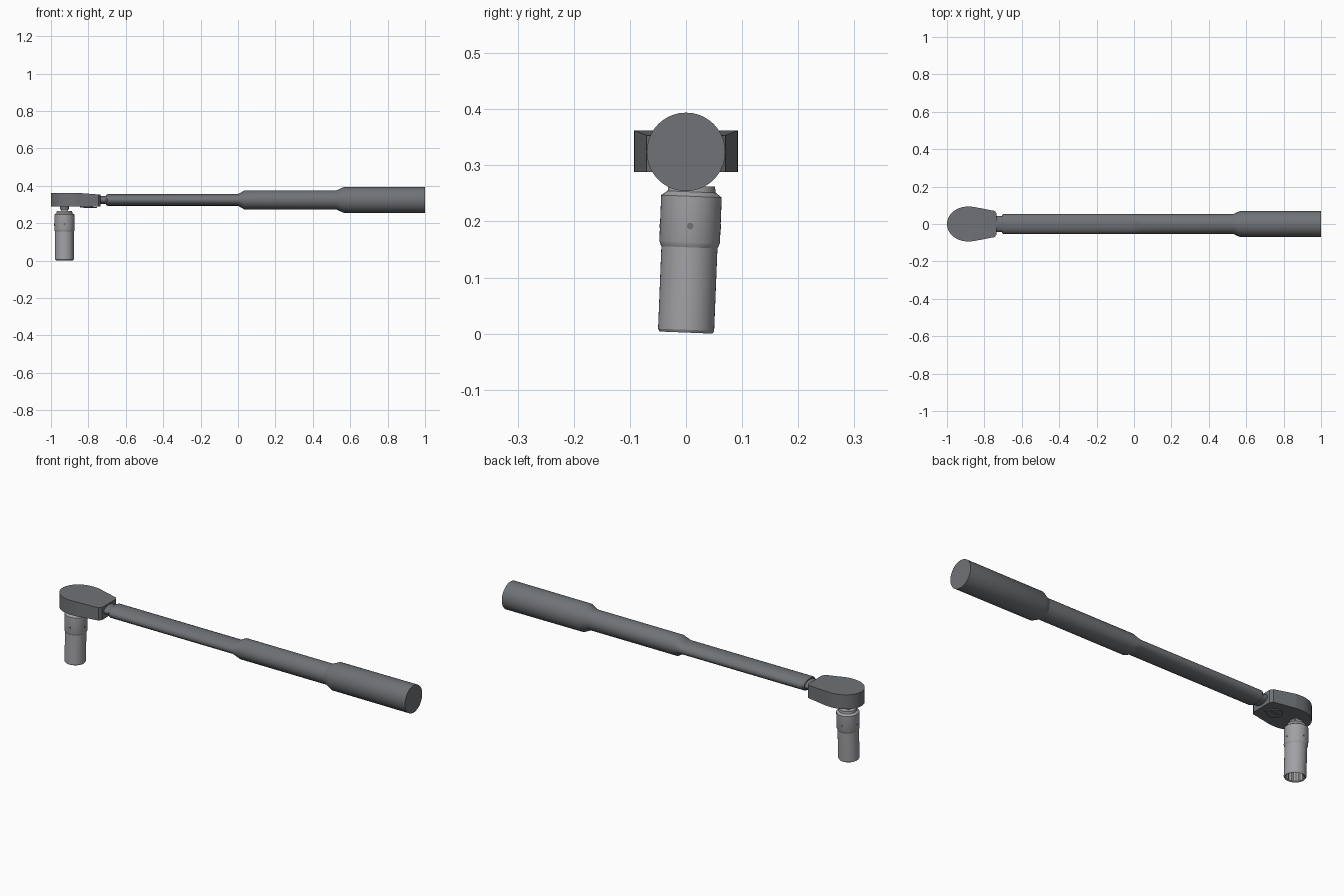
import bpy, bmesh, math
from mathutils import Matrix, Vector

if "Cube" in bpy.data.objects:
    bpy.data.objects.remove(bpy.data.objects["Cube"])


def material(name, rgb):
    m = bpy.data.materials.new(name)
    m.diffuse_color = (*rgb, 1)
    m.use_nodes = True
    m.node_tree.nodes["Principled BSDF"].inputs["Base Color"].default_value = (*rgb, 1)
    return m


dark_steel = material("dark steel", (0.16, 0.17, 0.18))
bright_steel = material("bright steel", (0.36, 0.36, 0.38))
AXIS_Z = 0.324
SOCKET = Vector((-0.928, 0, 0.002))
TILT = Matrix.Translation(SOCKET) @ Matrix.Rotation(math.radians(-2.3), 4, 'X')


def finish(name, bm, mat, matrix=None):
    bmesh.ops.recalc_face_normals(bm, faces=bm.faces)
    if matrix:
        bm.transform(matrix)
    mesh = bpy.data.meshes.new(name)
    bm.to_mesh(mesh)
    bm.free()
    mesh.materials.append(mat)
    ob = bpy.data.objects.new(name, mesh)
    bpy.context.collection.objects.link(ob)
    bpy.ops.object.select_all(action='DESELECT')
    ob.select_set(True)
    bpy.context.view_layer.objects.active = ob
    bpy.ops.object.shade_smooth_by_angle(angle=math.radians(25))
    return ob


def circle(count, ra, rb):
    return [(ra * math.cos(2 * math.pi * i / count), rb * math.sin(2 * math.pi * i / count))
            for i in range(count)]


def loft(bm, rings):
    """Skin consecutive rings of points and cap both ends."""
    loops = [[bm.verts.new(p) for p in ring] for ring in rings]
    for a, b in zip(loops, loops[1:]):
        for i in range(len(a)):
            j = (i + 1) % len(a)
            bm.faces.new((a[i], a[j], b[j], b[i]))
    bm.faces.new(loops[0])
    bm.faces.new(loops[-1])


def bar(name, stations):
    """Oval bar along x from (x, half width, half height) stations."""
    bm = bmesh.new()
    loft(bm, [[(x, y, AXIS_Z + z) for y, z in circle(40, ry, rz)] for x, ry, rz in stations])
    return finish(name, bm, dark_steel)


def turned(name, profile, mat, matrix, sides=40):
    """Solid along z from (radius, z) pairs."""
    bm = bmesh.new()
    loft(bm, [[(x, y, z) for x, y in circle(sides, r, r)] for r, z in profile])
    return finish(name, bm, mat, matrix)


# Handle: neck, flattened shaft, round sleeve and grip
bar("neck", [(-0.76, 0.042, 0.022), (-0.69, 0.042, 0.022)])
bar("shaft", [(-0.705, 0.048, 0.027), (-0.698, 0.053, 0.031), (0.0, 0.053, 0.031),
              (0.035, 0.053, 0.051), (0.54, 0.053, 0.051)])
bar("grip", [(0.525, 0.051, 0.051), (0.535, 0.055, 0.055), (0.565, 0.069, 0.069),
             (1.0, 0.07, 0.07)])

# Ratchet head: rounded nose tapering to the neck, top sloping down at the back
half = [(-0.89 + 0.11 * math.cos(a), 0.093 * math.sin(a))
        for a in (math.pi * (0.5 + 0.5 * i / 12) for i in range(13))]
half = [(-0.735, 0.056), (-0.745, 0.07), (-0.86, 0.092)] + half
outline = half + [(x, -y) for x, y in reversed(half[:-1])]
bm = bmesh.new()
loft(bm, [[(x, y, z) for x, y in outline] for z in (0.288, 0.362)])
bmesh.ops.bisect_plane(bm, geom=bm.verts[:] + bm.edges[:] + bm.faces[:],
                       plane_co=(-0.86, 0, 0), plane_no=(1, 0, 0))
for v in bm.verts:
    if v.co.z > 0.3 and v.co.x > -0.86:
        v.co.z -= (v.co.x + 0.86) * 0.075
finish("ratchet_head", bm, dark_steel)

# Reversing dial and its lever under the head
turned("selector_dial", [(0.036, 0.283), (0.036, 0.29)], dark_steel,
       Matrix.Translation((-0.81, 0, 0)))
bm = bmesh.new()
bmesh.ops.create_cube(bm, size=1, matrix=Matrix.Translation((-0.79, 0, 0.283))
                      @ Matrix.Diagonal((0.07, 0.016, 0.006, 1)))
finish("selector_lever", bm, dark_steel)

# Drive flange and square drive
turned("drive_flange", [(0.025, 0.272), (0.025, 0.292)], dark_steel,
       Matrix.Translation((SOCKET.x, 0, 0)))
turned("square_drive", [(0.026, 0.22), (0.026, 0.29)], bright_steel,
       Matrix.Translation((SOCKET.x, 0.008, 0)) @ Matrix.Rotation(math.pi / 4, 4, 'Z'), 4)

# Socket body, with a twelve-point bore folded up inside it
SIDES = 48
profile = [(0.047, 0), (0.05, 0.005), (0.05, 0.152), (0.052, 0.156), (0.054, 0.162),
           (0.054, 0.243), (0.043, 0.251), (0.041, 0.262)]
star = [(x * k, y * k) for (x, y), k in
        zip(circle(SIDES, 0.043, 0.043), [1, 0.95, 0.89, 0.95] * 12)]
bm = bmesh.new()
rings = [[(x, y, z) for x, y in star] for z in (0.1, 0.004)]
rings += [[(x, y, z) for x, y in circle(SIDES, r, r)] for r, z in profile]
loft(bm, rings)
finish("socket", bm, bright_steel, TILT)

# Detent holes around the upper socket
for i in range(4):
    spin = Matrix.Rotation(i * math.pi / 2, 4, 'Z')
    place = TILT @ spin @ Matrix.Translation((0, -0.0535, 0.19)) @ Matrix.Rotation(math.pi / 2, 4, 'X')
    turned("detent_" + str(i + 1), [(0.006, -0.002), (0.006, 0.001)], dark_steel, place, 12)
